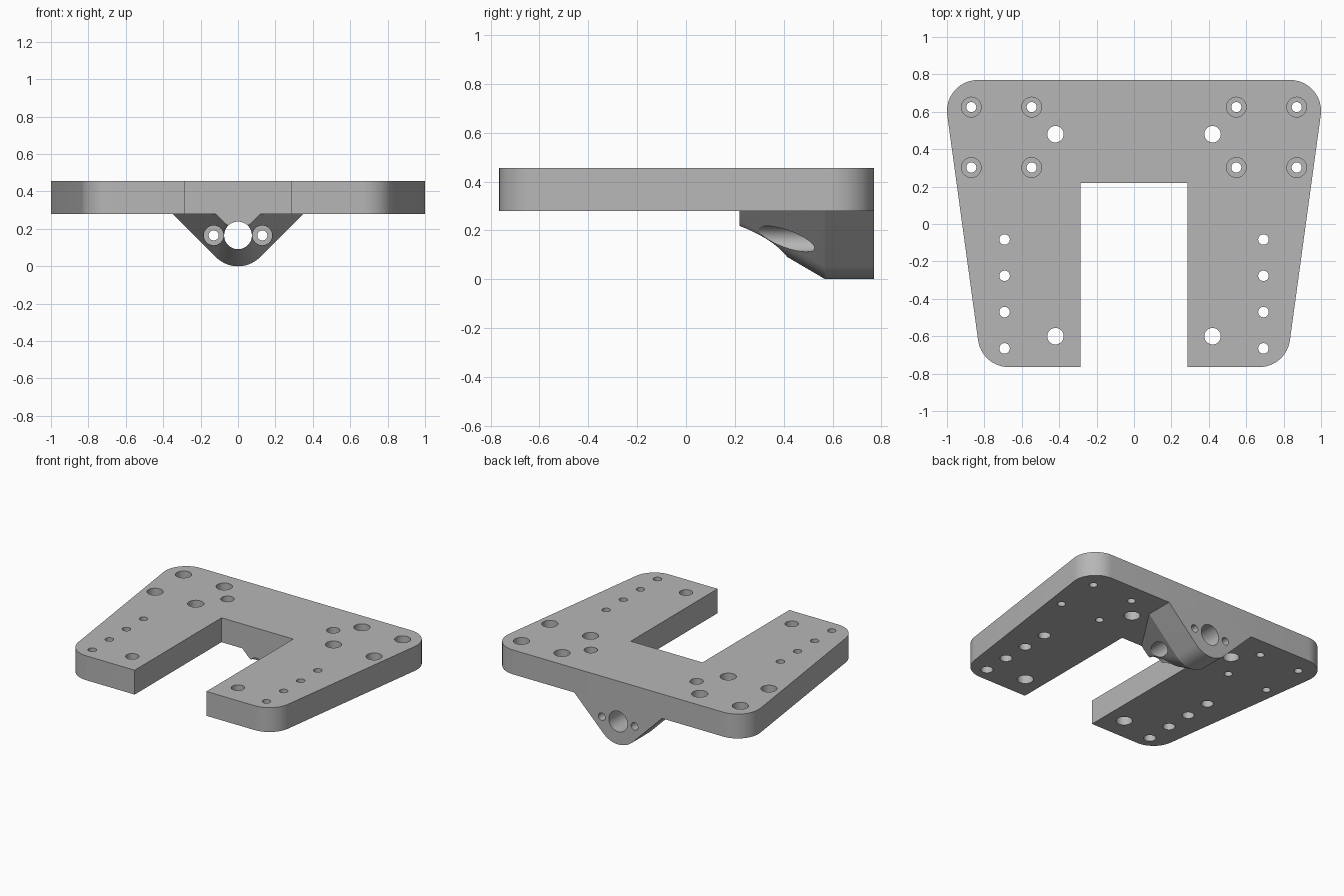
import bpy, bmesh, math
from mathutils import Matrix, Vector

cube = bpy.data.objects.get("Cube")
if cube:
    bpy.data.objects.remove(cube)

grey = bpy.data.materials.new("plain grey")
grey.use_nodes = True
COLOUR = (0.47, 0.47, 0.47, 1)
grey.diffuse_color = COLOUR
grey.node_tree.nodes["Principled BSDF"].inputs["Base Color"].default_value = COLOUR

BOTTOM, TOP = 0.28, 0.455
BACK, NOTCH = 0.77, 0.22


def finish(name, bm):
    bmesh.ops.recalc_face_normals(bm, faces=bm.faces)
    mesh = bpy.data.meshes.new(name)
    bm.to_mesh(mesh)
    bm.free()
    mesh.materials.append(grey)
    obj = bpy.data.objects.new(name, mesh)
    bpy.context.collection.objects.link(obj)
    return obj


def loft(bm, rings):
    """Skin a list of equal point rings and cap both ends."""
    loops = [[bm.verts.new(p) for p in ring] for ring in rings]
    for a, b in zip(loops, loops[1:]):
        for i in range(len(a)):
            j = (i + 1) % len(a)
            bm.faces.new((a[i], a[j], b[j], b[i]))
    bm.faces.new(loops[0])
    bm.faces.new(loops[-1])


def arc(cx, cy, r, start, end, n):
    angles = [math.radians(start + (end - start) * i / n) for i in range(n + 1)]
    return [(cx + r * math.cos(a), cy + r * math.sin(a)) for a in angles]


def stepped_pin(bm, matrix, steps, n=32):
    """Round cutter made of (radius, height) steps along its own z."""
    rings = [[matrix @ Vector((x, y, h)) for x, y in arc(0, 0, r, 0, 360, n)[:-1]]
             for r, h in steps]
    loft(bm, rings)


def cut(target, bm):
    cutter = finish("hole_cutter", bm)
    cutter.hide_render = True
    mod = target.modifiers.new("holes", 'BOOLEAN')
    mod.operation, mod.solver, mod.object = 'DIFFERENCE', 'EXACT', cutter
    bpy.ops.object.select_all(action='DESELECT')
    bpy.context.view_layer.objects.active = target
    target.select_set(True)
    bpy.ops.object.modifier_apply(modifier=mod.name)
    bpy.data.objects.remove(cutter)
    bpy.ops.object.shade_smooth_by_angle(angle=math.radians(20))


# Mounting plate: tapered outline with rounded outer corners and a front notch
FRONT = -0.765
half = [(0.285, NOTCH), (0.285, FRONT)]
half += arc(0.67, FRONT + 0.165, 0.165, -90, -7.8, 12)
half += arc(0.835, BACK - 0.165, 0.165, -7.8, 90, 12)
outline = half + [(-x, y) for x, y in reversed(half)]
bm = bmesh.new()
loft(bm, [[(x, y, z) for x, y in outline] for z in (BOTTOM, TOP)])
plate = finish("mounting_plate", bm)

# Plate holes: counterbored from above at the back, from below elsewhere
LOW, HIGH = BOTTOM - 0.05, TOP + 0.05
MID = (BOTTOM + TOP) / 2


def bore(top_r, low_r):
    return [(low_r, LOW), (low_r, MID), (top_r, MID), (top_r, HIGH)]


spots = [(x, y, bore(0.053, 0.027)) for x in (0.87, 0.547) for y in (0.625, 0.302)]
spots += [(0.42, y, bore(0.044, 0.053)) for y in (0.48, -0.60)]
spots += [(0.692, -0.083 - 0.194 * i, bore(0.028, 0.04)) for i in range(4)]
bm = bmesh.new()
for x, y, steps in spots:
    for side in (1, -1):
        stepped_pin(bm, Matrix.Translation((side * x, y, 0)), steps)
cut(plate, bm)


# Rod lug under the back edge: rounded wedge, straight then tapering forward
def wedge(y, centre, radius):
    edge = radius * math.sqrt(2) - centre + BOTTOM
    points = [(-edge, BOTTOM)] + arc(0, centre, radius, -135, -45, 20) + [(edge, BOTTOM)]
    return [(x, y, z) for x, z in points]


bm = bmesh.new()
loft(bm, [wedge(NOTCH, 0.314, 0.109), wedge(0.57, 0.166, 0.166), wedge(BACK, 0.166, 0.166)])
lug = finish("rod_lug", bm)

# Lug holes: a central bore and two screw holes counterbored from the front
bm = bmesh.new()
along_y = Matrix.Rotation(math.radians(-90), 4, 'X')
stepped_pin(bm, Matrix.Translation((0, 0, 0.165)) @ along_y, [(0.074, 0.1), (0.074, 0.9)], 48)
for x in (0.13, -0.13):
    stepped_pin(bm, Matrix.Translation((x, 0, 0.165)) @ along_y,
                [(0.053, 0.1), (0.053, 0.62), (0.027, 0.62), (0.027, 0.9)])
cut(lug, bm)
